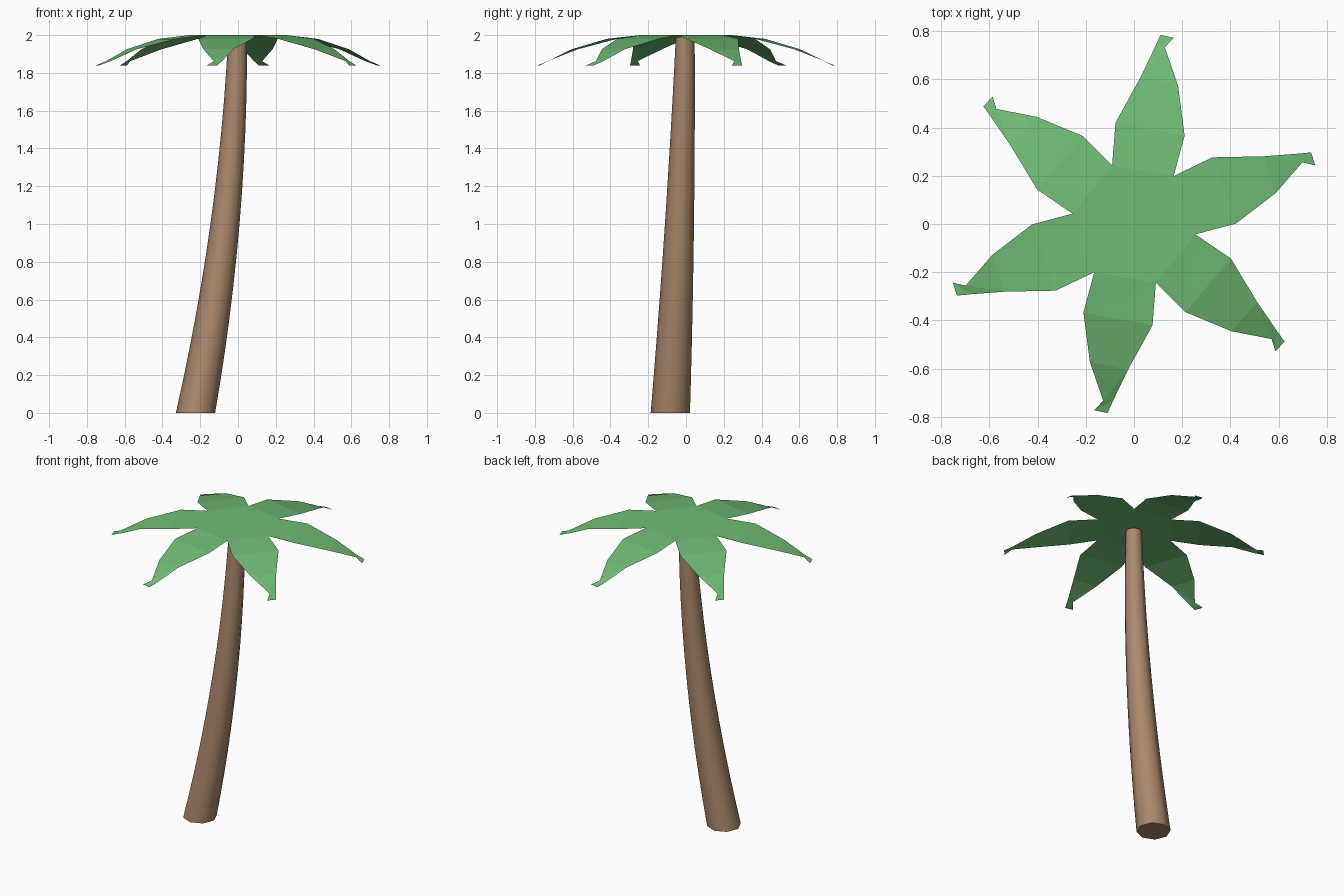
import bpy, bmesh, math
from mathutils import Vector, Matrix

if "Cube" in bpy.data.objects:
    bpy.data.objects.remove(bpy.data.objects["Cube"])


def material(name, color):
    mat = bpy.data.materials.new(name)
    mat.use_nodes = True
    mat.diffuse_color = color
    mat.node_tree.nodes["Principled BSDF"].inputs["Base Color"].default_value = color
    return mat


def finish(bm, name, mat):
    mesh = bpy.data.meshes.new(name)
    bm.to_mesh(mesh)
    bm.free()
    mesh.materials.append(mat)
    obj = bpy.data.objects.new(name, mesh)
    bpy.context.collection.objects.link(obj)
    return obj


leaf_green = material("leaf green", (0.16, 0.50, 0.18, 1))
bark_brown = material("bark brown", (0.40, 0.25, 0.15, 1))

# Trunk: tapered eight-sided tube swept along a leaning curve
SIDES, RINGS = 8, 12
base, bend, top = Vector((-0.225, -0.083, 0)), Vector((-0.025, -0.026, 1)), Vector((-0.002, -0.004, 1.99))
bm = bmesh.new()
rings = []
for i in range(RINGS + 1):
    t = i / RINGS
    centre = base * (1 - t) ** 2 + bend * 2 * t * (1 - t) + top * t * t
    radius = 0.104 + (0.05 - 0.104) * t
    ring = []
    for k in range(SIDES):
        a = math.tau * k / SIDES
        ring.append(bm.verts.new(centre + radius * Vector((math.cos(a), math.sin(a), 0))))
    rings.append(ring)
for low, high in zip(rings, rings[1:]):
    for k in range(SIDES):
        n = (k + 1) % SIDES
        bm.faces.new((low[k], low[n], high[n], high[k])).smooth = True
bm.faces.new(rings[0][::-1])
bm.faces.new(rings[-1])
trunk = finish(bm, "trunk", bark_brown)
bpy.context.view_layer.objects.active = trunk
trunk.select_set(True)
bpy.ops.object.shade_smooth_by_angle(angle=math.radians(50))
trunk.select_set(False)

# Crown: flat hub with six drooping leaves, each a strip of left/right pairs
LEAF_ROWS = [
    ((-0.09, 0.242), (0.165, 0.2), 2.0),
    ((-0.077, 0.42), (0.21, 0.367), 1.98),
    ((0.025, 0.605), (0.183, 0.573), 1.925),
    ((0.085, 0.73), (0.128, 0.733), 1.862),
    ((0.11, 0.785), (0.165, 0.773), 1.84),
]
bm = bmesh.new()
hub = []
for n in range(6):
    turn = Matrix.Rotation(math.tau * n / 6, 3, "Z")
    rows = [[bm.verts.new(turn @ Vector((*p, z))) for p in (left, right)]
            for left, right, z in LEAF_ROWS]
    hub.append(rows[0][1])
    for (l0, r0), (l1, r1) in zip(rows, rows[1:]):
        bm.faces.new((l0, r0, r1))
        bm.faces.new((l0, r1, l1))
bm.faces.new(hub)
bmesh.ops.remove_doubles(bm, verts=bm.verts, dist=0.01)
bmesh.ops.recalc_face_normals(bm, faces=bm.faces)
if sum(f.normal.z for f in bm.faces) < 0:
    bmesh.ops.reverse_faces(bm, faces=bm.faces)
finish(bm, "leaf_crown", leaf_green)
